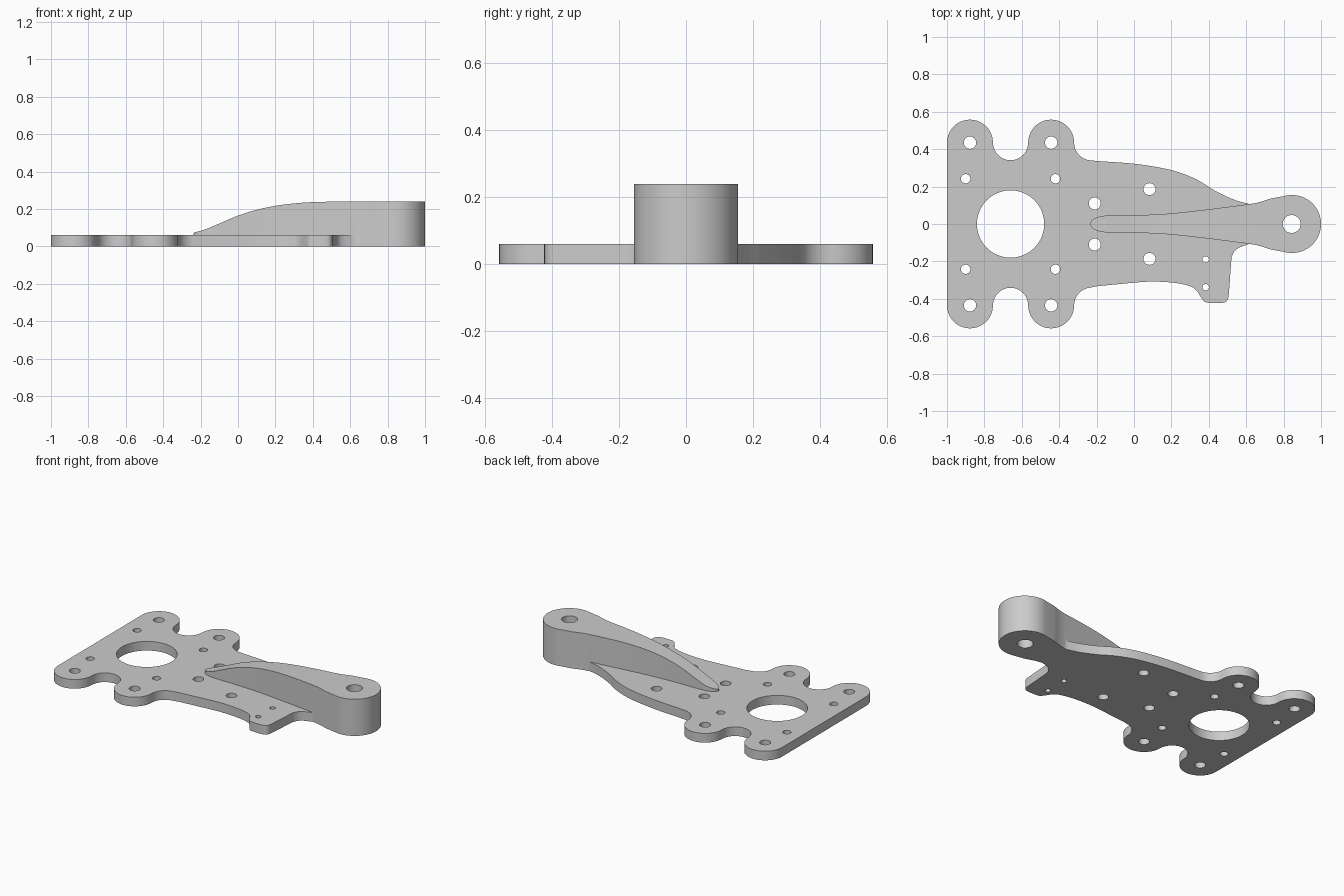
import bpy
import bmesh
from math import cos, sin, pi, radians
from mathutils import Vector, Matrix

cube = bpy.data.objects.get("Cube")
if cube:
    bpy.data.objects.remove(cube, do_unlink=True)

PLATE_H, RIB_H = 0.06, 0.24

grey = bpy.data.materials.new("light_grey")
grey.use_nodes = True
grey.diffuse_color = (0.6, 0.6, 0.6, 1)
grey.node_tree.nodes["Principled BSDF"].inputs["Base Color"].default_value = (0.6, 0.6, 0.6, 1)


def arc(cx, cy, r, start, end, steps=20):
    """Points on an arc, angles in degrees."""
    angles = [radians(start + (end - start) * i / steps) for i in range(steps + 1)]
    return [(cx + r * cos(a), cy + r * sin(a)) for a in angles]


def circle(cx, cy, r):
    return arc(cx, cy, r, 0, 360, 40)[:-1]


def smooth(points, steps=6):
    """Flowing curve through the given points."""
    p = [Vector(q) for q in points]
    p = [2 * p[0] - p[1]] + p + [2 * p[-1] - p[-2]]
    out = []
    for a, b, c, d in zip(p, p[1:], p[2:], p[3:]):
        for i in range(steps):
            t = i / steps
            q = 0.5 * (2 * b + (c - a) * t + (2 * a - 5 * b + 4 * c - d) * t * t
                       + (3 * b - a - 3 * c + d) * t ** 3)
            out.append(tuple(q))
    return out + [tuple(p[-2])]


def flip(points):
    """Mirror across y = 0 and reverse the order."""
    return [(x, -y) for x, y in reversed(points)]


def extrude(name, loops, height):
    """Solid from a closed outline followed by hole outlines."""
    curve = bpy.data.curves.new(name, "CURVE")
    curve.dimensions = "2D"
    curve.fill_mode = "BOTH"
    curve.extrude = height / 2
    for loop in loops:
        spline = curve.splines.new("POLY")
        spline.points.add(len(loop) - 1)
        for point, (x, y) in zip(spline.points, loop):
            point.co = (x, y, 0, 1)
        spline.use_cyclic_u = True
    source = bpy.data.objects.new(name + "_curve", curve)
    bpy.context.collection.objects.link(source)
    graph = bpy.context.evaluated_depsgraph_get()
    mesh = bpy.data.meshes.new_from_object(source.evaluated_get(graph))
    bpy.data.objects.remove(source)
    bm = bmesh.new()
    bm.from_mesh(mesh)
    bmesh.ops.remove_doubles(bm, verts=bm.verts, dist=0.0002)
    bmesh.ops.translate(bm, verts=bm.verts, vec=(0, 0, height / 2))
    bmesh.ops.recalc_face_normals(bm, faces=bm.faces)
    bm.to_mesh(mesh)
    bm.free()
    mesh.materials.clear()
    mesh.materials.append(grey)
    obj = bpy.data.objects.new(name, mesh)
    bpy.context.collection.objects.link(obj)
    return obj


def combine(target, tool, operation):
    """Apply an exact boolean and discard the tool object."""
    mod = target.modifiers.new(operation, "BOOLEAN")
    mod.operation = operation
    mod.solver = "EXACT"
    mod.object = tool
    graph = bpy.context.evaluated_depsgraph_get()
    mesh = bpy.data.meshes.new_from_object(target.evaluated_get(graph))
    target.modifiers.clear()
    target.data = mesh
    bpy.data.objects.remove(tool, do_unlink=True)


# Base plate: rounded ears and notches, shared by both long edges
ears = (arc(-0.877, 0.435, 0.123, 180, 0)
        + arc(-0.66, 0.435, 0.094, 180, 360)[1:]
        + arc(-0.443, 0.435, 0.123, 180, 0)[1:]
        + arc(-0.225, 0.435, 0.095, 180, 263)[1:])

# Sweeping left edge, and right edge with its small tab
left_edge = smooth([(-0.2, 0.337), (0, 0.322), (0.166, 0.296), (0.267, 0.267),
                    (0.353, 0.228), (0.433, 0.178), (0.535, 0.13), (0.631, 0.103), (0.67, 0.09)])
right_edge = smooth([(0.67, -0.09), (0.631, -0.102), (0.556, -0.13), (0.526, -0.166),
                     (0.519, -0.21), (0.508, -0.36), (0.5, -0.405), (0.47, -0.422),
                     (0.39, -0.42), (0.364, -0.4), (0.335, -0.357), (0.3, -0.333),
                     (0.22, -0.315), (0.086, -0.308), (-0.075, -0.321), (-0.2, -0.333)])

# Bolt holes and the large bore
holes = [circle(-0.66, 0, 0.18)]
for side in (1, -1):
    for x, y, r in [(-0.877, 0.435, 0.033), (-0.443, 0.435, 0.033), (-0.9, 0.242, 0.025),
                    (-0.42, 0.242, 0.025), (-0.21, 0.11, 0.032), (0.083, 0.186, 0.032)]:
        holes.append(circle(x, side * y, r))
holes += [circle(0.383, y, 0.017) for y in (-0.19, -0.338)]
plate = extrude("mounting_plate", [ears + left_edge + right_edge + flip(ears)] + holes, PLATE_H)

# Tapered rib ending in a round head with a pivot hole
flank = smooth([(-0.237, 0), (-0.225, 0.02), (-0.195, 0.036), (-0.144, 0.045), (0, 0.047),
                (0.166, 0.054), (0.353, 0.073), (0.513, 0.093), (0.65, 0.112), (0.73, 0.136)])
head = arc(0.845, 0, 0.155, 106, -106, 40)
rib = extrude("arm", [flank + head + flip(flank)[:-1], circle(0.843, 0, 0.048)], RIB_H)

# Side profile that slopes the rib down toward its tip
slope = smooth([(-0.3, 0.05), (-0.237, 0.073), (-0.176, 0.091), (-0.096, 0.124), (0, 0.165),
                (0.1, 0.196), (0.2, 0.217), (0.3, 0.23), (0.4, 0.237), (0.52, RIB_H)])
cutter = extrude("slope_cutter", [slope + [(0.53, 0.3), (-0.3, 0.3)]], 0.6)
cutter.hide_render = True
cutter.data.transform(Matrix.Translation((0, 0.3, 0)) @ Matrix.Rotation(pi / 2, 4, "X"))
combine(rib, cutter, "DIFFERENCE")
combine(plate, rib, "UNION")

# Smooth the curved walls, keep the rims sharp
bpy.ops.object.select_all(action="DESELECT")
plate.select_set(True)
bpy.context.view_layer.objects.active = plate
bpy.ops.object.shade_smooth_by_angle(angle=radians(30))
